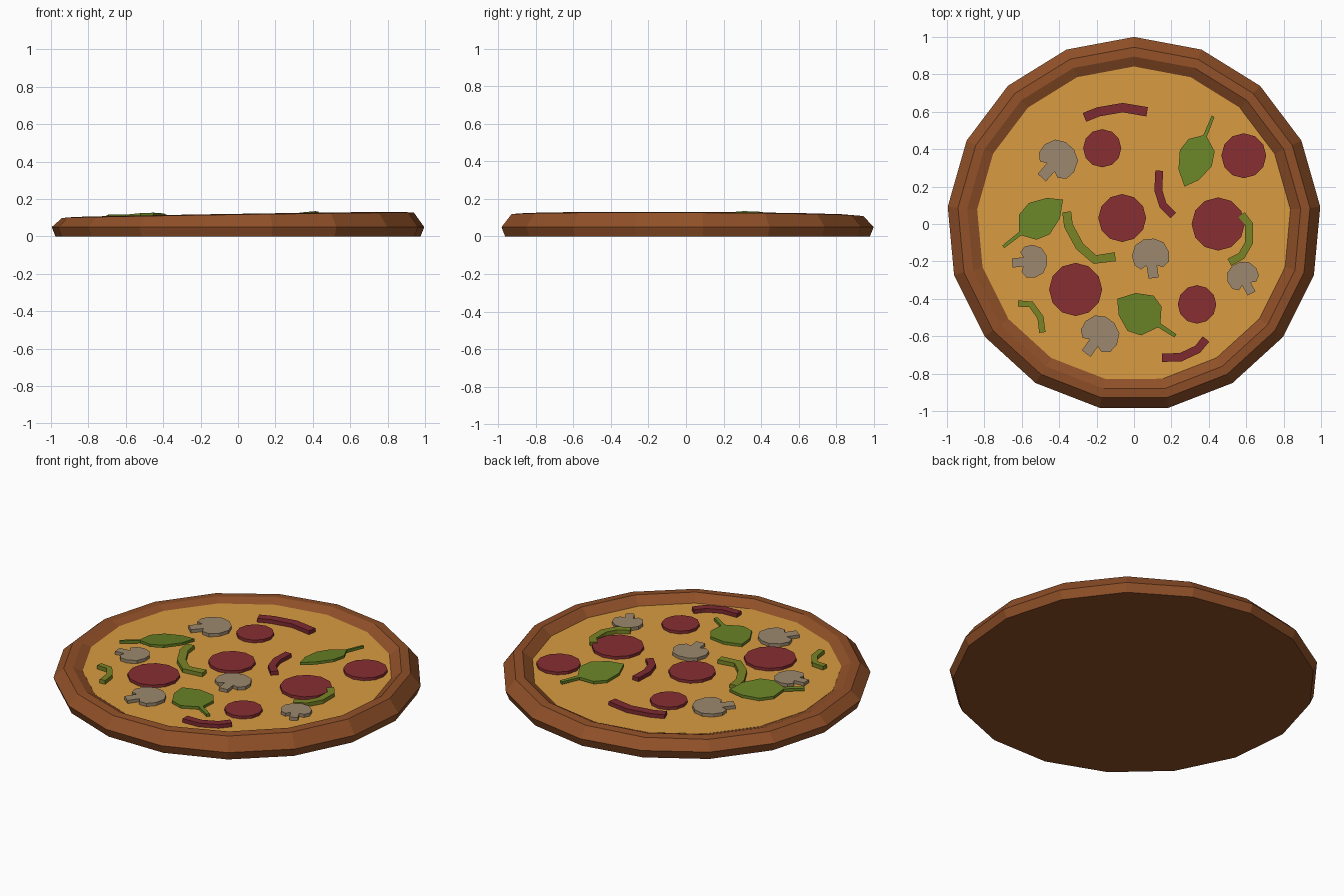
import bpy, bmesh, math
from mathutils import Vector

if "Cube" in bpy.data.objects:
    bpy.data.objects.remove(bpy.data.objects["Cube"])

SIDES = 17
CHEESE_Z = 0.087


def material(name, rgb):
    m = bpy.data.materials.new(name)
    lin = [(c / 255 / 12.92) if c < 11 else ((c / 255 + 0.055) / 1.055) ** 2.4 for c in rgb]
    m.diffuse_color = (*lin, 1)
    m.use_nodes = True
    m.node_tree.nodes["Principled BSDF"].inputs["Base Color"].default_value = m.diffuse_color
    return m


CRUST = material("baked crust brown", (144, 80, 40))
CHEESE = material("cheese yellow", (217, 156, 65))
MEAT = material("sausage red", (135, 46, 50))
ONION = material("pepper red", (125, 42, 48))
MUSH = material("mushroom beige", (156, 136, 110))
LEAF = material("leaf green", (104, 130, 38))
PEPPER = material("pepper green", (122, 132, 38))


def finish(bm, name, mat):
    bmesh.ops.recalc_face_normals(bm, faces=bm.faces)
    me = bpy.data.meshes.new(name)
    bm.to_mesh(me)
    bm.free()
    me.materials.append(mat)
    ob = bpy.data.objects.new(name, me)
    bpy.context.collection.objects.link(ob)
    return ob


def plate(name, pts, z0, z1, mat, slope=(0, 0), pivot=(0, 0)):
    """Extruded outline, optionally tilted about a pivot."""
    bm = bmesh.new()
    dz = [(x - pivot[0]) * slope[0] + (y - pivot[1]) * slope[1] for x, y in pts]
    lo = [bm.verts.new((x, y, z0 + d)) for (x, y), d in zip(pts, dz)]
    hi = [bm.verts.new((x, y, z1 + d)) for (x, y), d in zip(pts, dz)]
    n = len(pts)
    bm.faces.new(hi)
    bm.faces.new(lo[::-1])
    for i in range(n):
        j = (i + 1) % n
        bm.faces.new((lo[i], lo[j], hi[j], hi[i]))
    return finish(bm, name, mat)


def circle(cx, cy, r, n, start=math.pi / 2):
    return [(cx + r * math.cos(start + 2 * math.pi * i / n),
             cy + r * math.sin(start + 2 * math.pi * i / n)) for i in range(n)]


# Crust: lathed ring with a slightly uneven rim, closed underneath
bm = bmesh.new()
rings = []
for r, z in ((0.98, 0), (1.0, 0.05), (0.945, -0.004), (0.895, None), (0.835, CHEESE_Z - 0.004)):
    ring = []
    for x, y in circle(0, 0, r, SIDES):
        rim = 0.117 + 0.014 * x / r - 0.004 * y / r
        h = rim if z is None else rim + z if z < 0 else z
        ring.append(bm.verts.new((x, y, h)))
    rings.append(ring)
bm.faces.new(rings[0])
for a, b in zip(rings, rings[1:]):
    for i in range(SIDES):
        j = (i + 1) % SIDES
        bm.faces.new((a[i], a[j], b[j], b[i]))
bm.faces.new(rings[-1])
finish(bm, "crust", CRUST)

# Cheese disc
plate("cheese", circle(0, 0, 0.842, SIDES), 0.06, CHEESE_Z, CHEESE)

# Sausage slices
for i, (x, y, r) in enumerate([(-0.17, 0.405, 0.102), (0.587, 0.365, 0.12), (-0.063, 0.032, 0.128),
                               (0.45, 0, 0.142), (-0.312, -0.35, 0.142), (0.337, -0.43, 0.103)]):
    plate(f"sausage_slice_{i}", circle(x, y, r, 12), 0.08, 0.104, MEAT)

# Mushroom slices: centre, stem direction, scale
MUSHROOM = [(-.025, -.115), (.03, -.115), (.028, -.05), (.06, -.062), (.095, -.035), (.1, .015),
            (.075, .07), (.025, .095), (-.03, .095), (-.078, .068), (-.1, .015), (-.092, -.035),
            (-.06, -.062), (-.028, -.045)]
for i, (cx, cy, dx, dy, s) in enumerate([(-.41, .34, -.08, -.085, 1.08), (-.55, -.2, -.08, -.005, .88),
                                         (.09, -.175, .012, -.11, 1), (.583, -.285, .045, -.09, .85),
                                         (-.185, -.595, -.075, -.1, 1.05)]):
    a = math.atan2(dy, dx) + math.pi / 2
    c, sn = math.cos(a) * s, math.sin(a) * s
    plate(f"mushroom_slice_{i}", [(cx + x * c - y * sn, cy + x * sn + y * c) for x, y in MUSHROOM],
          0.08, 0.106, MUSH)

# Leaves: tip, stem end, width factor, sideways tilt
LEAF_SHAPE = [(0, 0), (.18, .16), (.42, .24), (.6, .19), (.72, .03), (1, .025), (1, -.015),
              (.72, -.02), (.58, -.19), (.38, -.23), (.15, -.14)]
for i, (tx, ty, sx, sy, w, tilt) in enumerate([(.27, .2, .425, .575, 1, -.17),
                                               (-.38, .13, -.7, -.12, 1.05, .12),
                                               (-.09, -.4, .22, -.6, 1.35, 0)]):
    ax = Vector((sx - tx, sy - ty))
    side = Vector((-ax.y, ax.x)) * w
    pts = [(tx + ax.x * u + side.x * v, ty + ax.y * u + side.y * v) for u, v in LEAF_SHAPE]
    n = side.normalized() * tilt
    z = 0.088 + abs(tilt) * 0.09
    plate(f"leaf_{i}", pts, z, z + 0.016, LEAF, n, (tx, ty))


# Pepper strips: flat bands following a bent path
def strip(name, path, w, mat):
    P = [Vector(p) for p in path]
    left, right = [], []
    for k, p in enumerate(P):
        d = (P[min(k + 1, len(P) - 1)] - P[max(k - 1, 0)]).normalized()
        n = Vector((-d.y, d.x)) * w / 2
        left.append(tuple(p + n))
        right.append(tuple(p - n))
    plate(name, left + right[::-1], 0.08, 0.11, mat)


for i, (path, w) in enumerate([([(-.265, .57), (-.19, .6), (-.06, .622), (.07, .6)], .05),
                               ([(.135, .285), (.13, .18), (.155, .1), (.21, .045)], .042),
                               ([(.15, -.715), (.25, -.712), (.34, -.67), (.385, -.615)], .045)]):
    strip(f"red_pepper_strip_{i}", path, w, ONION)
for i, (path, w) in enumerate([([(-.36, .065), (-.35, -.01), (-.29, -.12), (-.21, -.19), (-.1, -.175)], .048),
                               ([(.575, .05), (.615, 0), (.615, -.1), (.575, -.17), (.51, -.205)], .042),
                               ([(-.62, -.425), (-.55, -.43), (-.5, -.5), (-.49, -.58)], .034)]):
    strip(f"green_pepper_strip_{i}", path, w, PEPPER)
